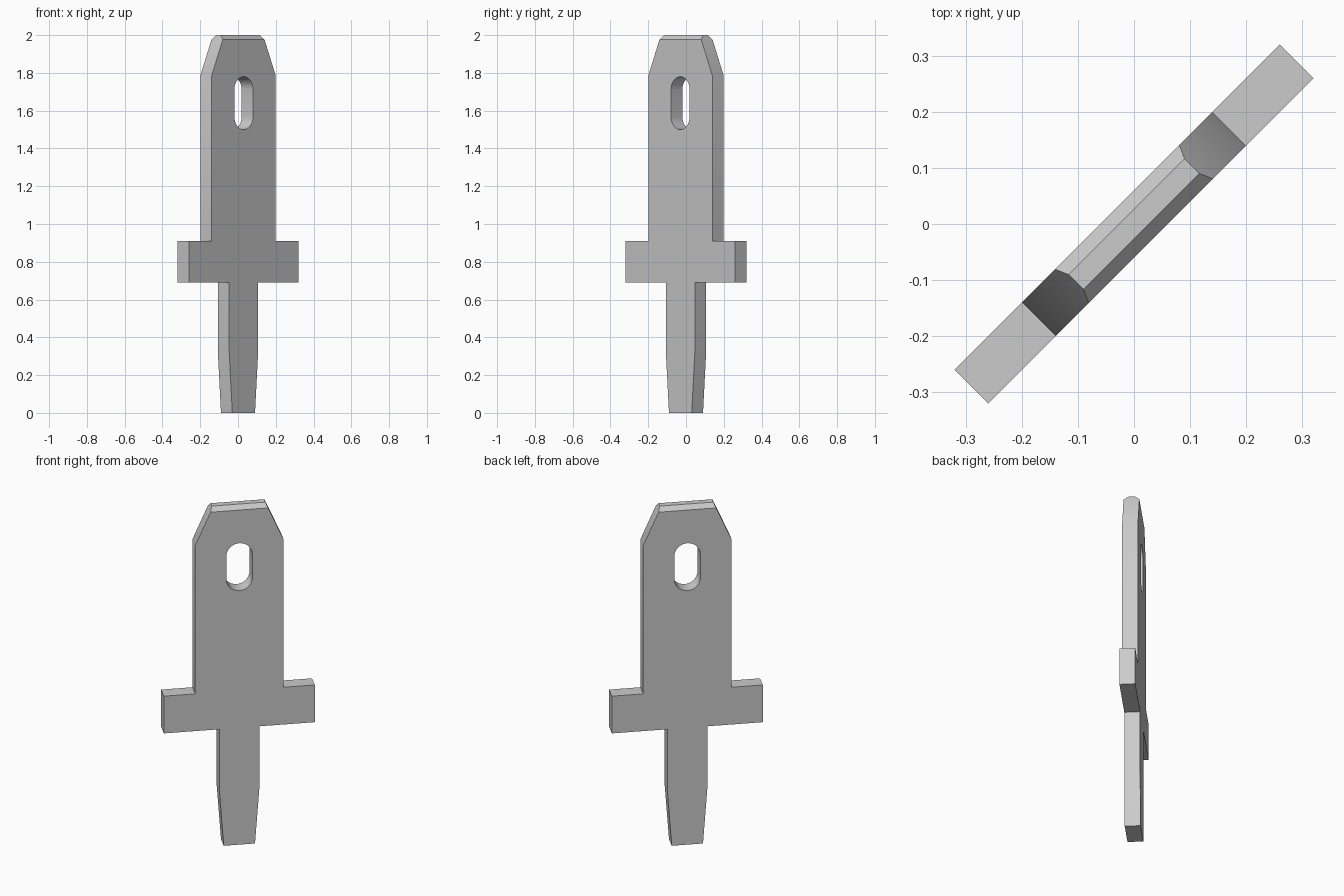
import bpy, bmesh
from math import pi, cos, sin, radians

cube = bpy.data.objects.get("Cube")
if cube:
    bpy.data.objects.remove(cube, do_unlink=True)

HALF_THICK = 0.0424

grey = bpy.data.materials.new("plain grey metal")
grey.use_nodes = True
colour = (0.6, 0.6, 0.6, 1)
grey.diffuse_color = colour
grey.node_tree.nodes["Principled BSDF"].inputs["Base Color"].default_value = colour


def plate(name, outline, half, chamfer_z=None, chamfer=0.0):
    """Extrude an x-z outline along y, optionally chamfering the top long edges."""
    bm = bmesh.new()
    face = bm.faces.new([bm.verts.new((x, -half, z)) for x, z in outline])
    ext = bmesh.ops.extrude_face_region(bm, geom=[face])["geom"]
    for v in ext:
        if isinstance(v, bmesh.types.BMVert):
            v.co.y = half
    bmesh.ops.recalc_face_normals(bm, faces=bm.faces)
    if chamfer_z is not None:
        top = [e for e in bm.edges
               if all(abs(v.co.z - chamfer_z) < 1e-4 for v in e.verts)
               and abs(e.verts[0].co.x - e.verts[1].co.x) > 0.01]
        bmesh.ops.bevel(bm, geom=top, offset=chamfer, offset_type='OFFSET',
                        segments=1, affect='EDGES')
    mesh = bpy.data.meshes.new(name)
    bm.to_mesh(mesh)
    bm.free()
    mesh.materials.append(grey)
    obj = bpy.data.objects.new(name, mesh)
    bpy.context.collection.objects.link(obj)
    return obj


# Right half of the silhouette, bottom to top, then mirrored
half_outline = [(0.085, 0), (0.109, 0.33), (0.109, 0.69), (0.41, 0.69),
                (0.41, 0.91), (0.24, 0.91), (0.24, 1.785), (0.146, 2.0)]
outline = half_outline + [(-x, z) for x, z in reversed(half_outline)]
terminal = plate("blade_terminal", outline, HALF_THICK, 2.0, 0.024)

# Rounded slot through the upper blade
R, LOW, HIGH, N = 0.07, 1.57, 1.71, 16
slot = [(R * cos(pi * i / N), HIGH + R * sin(pi * i / N)) for i in range(N + 1)]
slot += [(-x, LOW + HIGH - z) for x, z in slot]
cutter = plate("slot_cutter", slot, 0.2)
cutter.hide_render = True

cut = terminal.modifiers.new("slot", 'BOOLEAN')
cut.operation = 'DIFFERENCE'
cut.solver = 'EXACT'
cut.object = cutter

bpy.ops.object.select_all(action='DESELECT')
terminal.select_set(True)
bpy.context.view_layer.objects.active = terminal
bpy.ops.object.modifier_apply(modifier=cut.name)
bpy.data.objects.remove(cutter, do_unlink=True)
bpy.ops.object.shade_smooth_by_angle(angle=radians(30))

# The blade stands diagonally
terminal.rotation_euler.z = radians(45)
